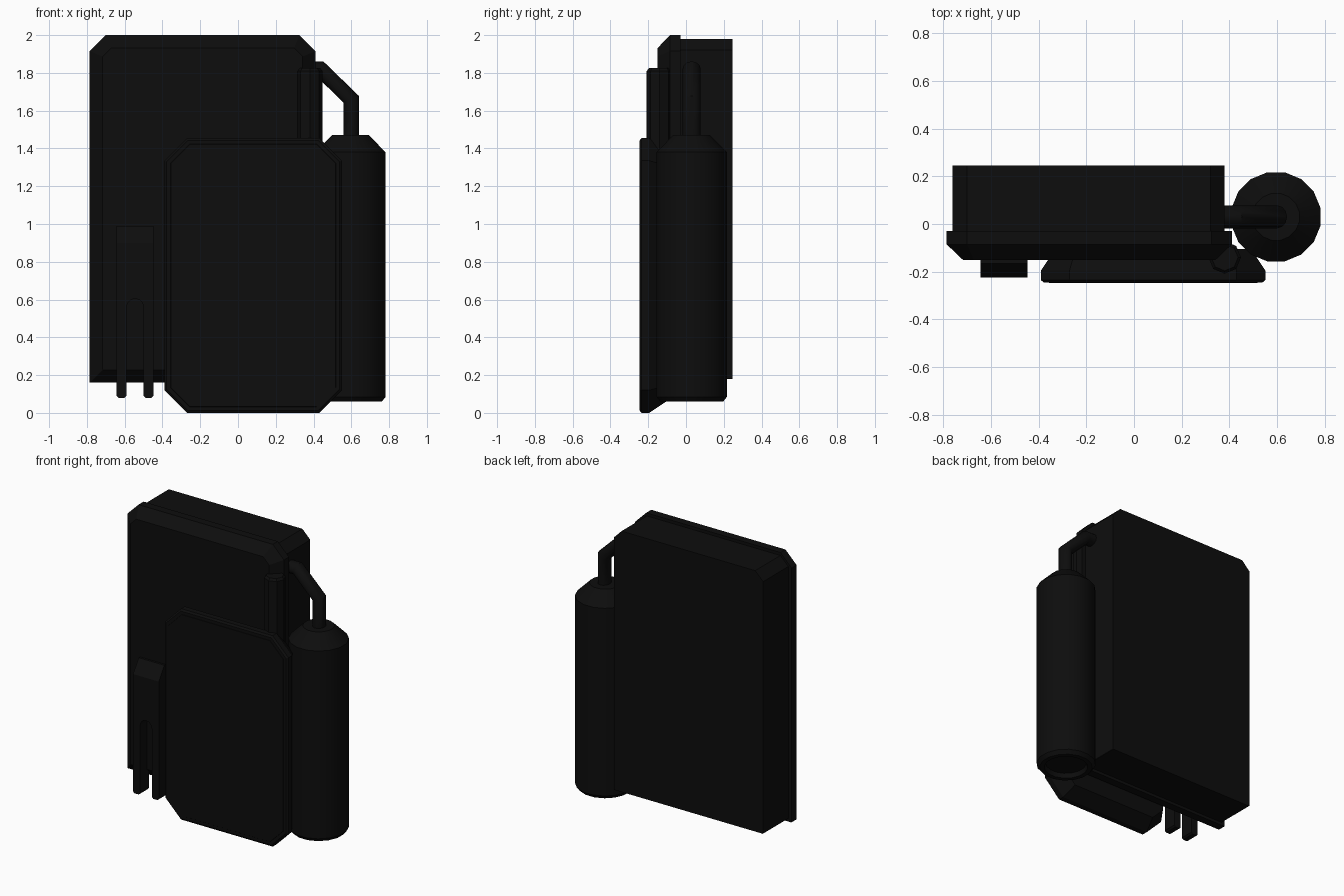
import bpy, bmesh, math
from mathutils import Vector

if "Cube" in bpy.data.objects:
    bpy.data.objects.remove(bpy.data.objects["Cube"])

black = bpy.data.materials.new("near_black")
black.diffuse_color = (0.004, 0.004, 0.004, 1)
black.use_nodes = True
black.node_tree.nodes["Principled BSDF"].inputs["Base Color"].default_value = black.diffuse_color


def finish(name, bm, smooth=False):
    bmesh.ops.remove_doubles(bm, verts=bm.verts, dist=0.0005)
    bmesh.ops.recalc_face_normals(bm, faces=bm.faces)
    me = bpy.data.meshes.new(name)
    bm.to_mesh(me)
    bm.free()
    me.materials.append(black)
    ob = bpy.data.objects.new(name, me)
    bpy.context.collection.objects.link(ob)
    if smooth:
        bpy.ops.object.select_all(action='DESELECT')
        ob.select_set(True)
        bpy.context.view_layer.objects.active = ob
        bpy.ops.object.shade_smooth_by_angle(angle=math.radians(35))
    return ob


def loft(name, rings, smooth=False):
    """Skin a list of equal-length point rings and cap both ends."""
    bm = bmesh.new()
    vs = [[bm.verts.new(p) for p in r] for r in rings]
    n = len(vs[0])
    for a, b in zip(vs, vs[1:]):
        for i in range(n):
            j = (i + 1) % n
            bm.faces.new((a[i], a[j], b[j], b[i]))
    bm.faces.new(vs[0])
    bm.faces.new(vs[-1])
    return finish(name, bm, smooth)


def panel(y, x0, x1, z0, z1, top, bottom=0.0, inset=0.0):
    """Upright rectangle with cut corners, shrunk by inset."""
    x0, x1, z0, z1 = x0 + inset, x1 - inset, z0 + inset, z1 - inset
    t = max(top - 0.586 * inset, 0.002)
    b = max(bottom - 0.586 * inset, 0.002)
    return [(x0 + b, y, z0), (x1 - b, y, z0), (x1, y, z0 + b), (x1, y, z1 - t),
            (x1 - t, y, z1), (x0 + t, y, z1), (x0, y, z1 - t), (x0, y, z0 + b)]


def turned(name, x, y, profile, sides, phase=0.0):
    """Upright turned shape from (radius, height) pairs."""
    ang = [2 * math.pi * (i + phase) / sides for i in range(sides)]
    return loft(name, [[(x + r * math.cos(a), y + r * math.sin(a), z) for a in ang]
                       for r, z in profile], True)


# Main case
body = (-0.76, 0.38, 0.18, 1.98, 0.06)
loft("main_case", [panel(0.245, *body), panel(-0.05, *body)])

# Front cover with bevelled rim
cover = (-0.785, 0.41, 0.16, 2.0, 0.085)
loft("front_cover", [panel(-0.03, *cover), panel(-0.085, *cover),
                     panel(-0.15, *cover, inset=0.068)])

# Large front pouch, tapering toward the case
pouch = (-0.39, 0.55, 0.0, 1.455, 0.12, 0.12)
loft("front_pouch", [panel(-0.105, *pouch, inset=0.06), panel(-0.195, *pouch),
                     panel(-0.235, *pouch), panel(-0.245, *pouch, inset=0.012)])
loft("pouch_face", [panel(-0.242, *pouch, inset=0.03),
                    panel(-0.247, *pouch, inset=0.034)])

# Side tank with sloped shoulder and recessed base
turned("side_tank", 0.595, 0.03,
       [(0.13, 0.09), (0.14, 0.06), (0.17, 0.06), (0.19, 0.085),
        (0.19, 1.38), (0.10, 1.47)], 16, 0.5)

# Short upright tube on the cover corner
turned("corner_tube", 0.38, -0.14,
       [(0.068, 1.36), (0.068, 1.81), (0.056, 1.825)], 8, 0.0)

# Bent hose from tank to case
path = [Vector(p) for p in ((0.60, 0.03, 1.45), (0.60, 0.03, 1.66),
                            (0.435, 0.03, 1.82), (0.33, 0.03, 1.82))]
rings = []
for i, p in enumerate(path):
    d_in = (p - path[max(i - 1, 0)]).normalized()
    d_out = (path[min(i + 1, len(path) - 1)] - p).normalized()
    t = (d_in + d_out).normalized()
    side = Vector((0, 1, 0))
    up = t.cross(side)
    miter = 1.0 if i in (0, len(path) - 1) else 1 / t.dot(d_in)
    rings.append([p + side * 0.048 * math.cos(a) + up * 0.041 * miter * math.sin(a)
                  for a in (2 * math.pi * k / 12 for k in range(12))])
loft("hose", rings, True)

# Forked clip: outline with an arched slot, extruded, sloped at the top
cx, w, slot = -0.545, 0.098, 0.045
arch = [(cx + slot * math.cos(a), 0.56 + slot * math.sin(a))
        for a in (math.pi * k / 6 for k in range(7))]
outline = ([(cx - w, 0.09), (cx - w, 0.87), (cx + w, 0.87), (cx + w, 0.09),
            (cx + w - 0.01, 0.08), (cx + slot + 0.01, 0.08), (cx + slot, 0.09)] + arch
           + [(cx - slot, 0.09), (cx - slot - 0.01, 0.08), (cx - w + 0.01, 0.08)])
loft("forked_clip", [[(x, y, z) for x, z in outline] for y in (-0.13, -0.225)])
head = [(-0.13, 0.865), (-0.225, 0.865), (-0.225, 0.90), (-0.165, 0.99), (-0.13, 0.99)]
loft("clip_head", [[(cx + s * w, y, z) for y, z in head] for s in (-1, 1)])
